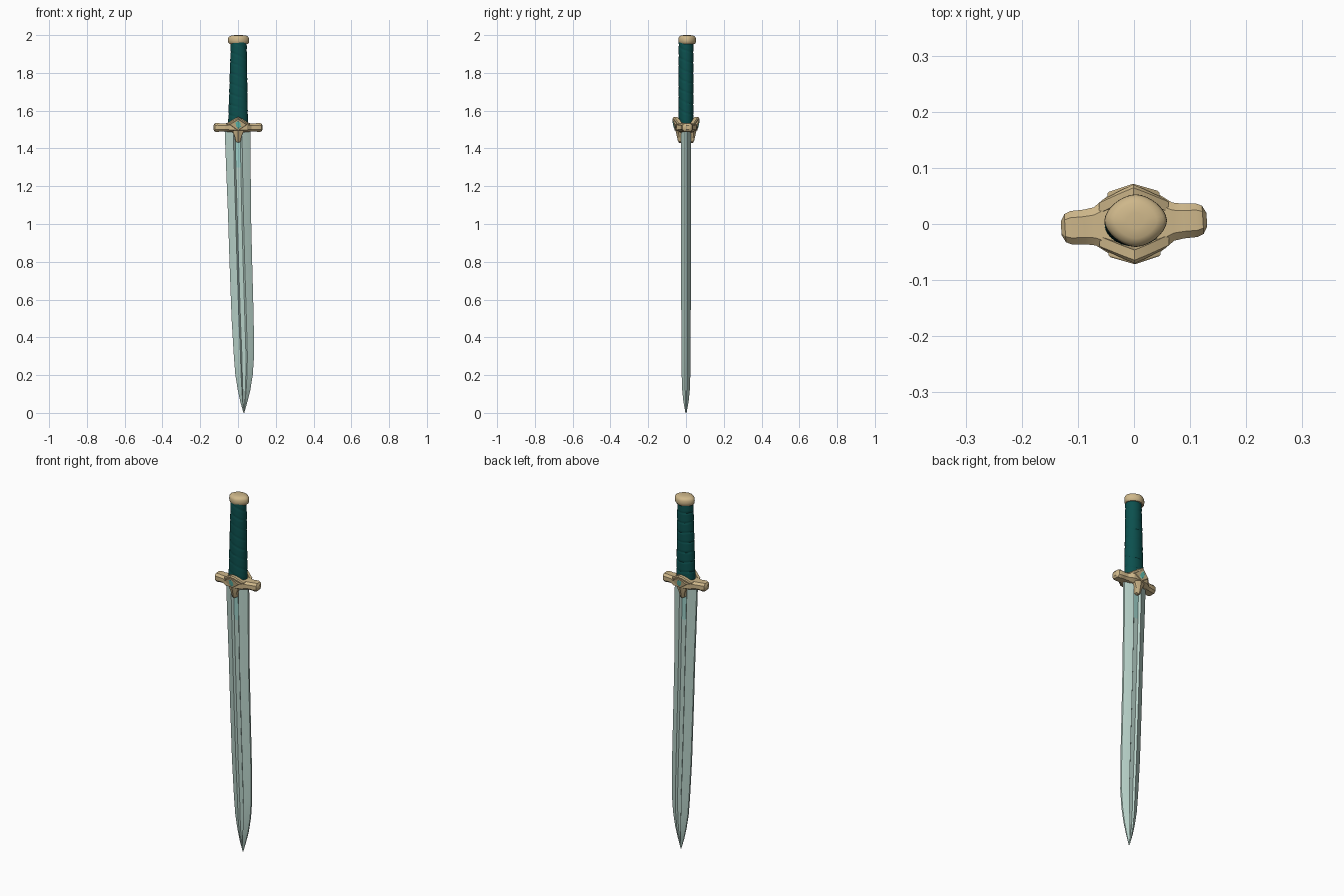
import bpy, bmesh, math

if "Cube" in bpy.data.objects:
    bpy.data.objects.remove(bpy.data.objects["Cube"])


def mat(name, rgb):
    m = bpy.data.materials.new(name)
    lin = [((c / 255 + 0.055) / 1.055) ** 2.4 if c > 10 else c / 255 / 12.92 for c in rgb]
    m.diffuse_color = (*lin, 1)
    m.use_nodes = True
    m.node_tree.nodes["Principled BSDF"].inputs["Base Color"].default_value = m.diffuse_color
    return m


STEEL = mat("pale steel", (184, 210, 201))
TINT = mat("teal tinted steel", (158, 208, 200))
GOLD = mat("tan gold", (206, 183, 138))
WRAP = mat("dark teal wrap", (12, 80, 78))
GEM = mat("teal gem", (98, 190, 176))


def make(name, bm, mats, angle=35):
    bmesh.ops.recalc_face_normals(bm, faces=bm.faces)
    me = bpy.data.meshes.new(name)
    bm.to_mesh(me)
    bm.free()
    ob = bpy.data.objects.new(name, me)
    bpy.context.collection.objects.link(ob)
    for m in mats:
        me.materials.append(m)
    bpy.ops.object.select_all(action='DESELECT')
    ob.select_set(True)
    bpy.context.view_layer.objects.active = ob
    bpy.ops.object.shade_smooth_by_angle(angle=math.radians(angle))
    return ob


def loft(bm, rings):
    """Skin closed rings of points and cap both ends; returns faces by ring."""
    vs = [[bm.verts.new(p) for p in r] for r in rings]
    n = len(vs[0])
    rows = []
    for a, b in zip(vs, vs[1:]):
        rows.append([bm.faces.new((a[i], a[(i + 1) % n], b[(i + 1) % n], b[i])) for i in range(n)])
    bm.faces.new(vs[0])
    bm.faces.new(vs[-1])
    return rows


# blade: slightly swept, bevelled edges and a central fuller; (z, left x, right x, thickness)
stations = [(1.51, -.071, .066, .027), (1.3, -.063, .067, .027), (1.05, -.053, .069, .027),
            (.8, -.045, .075, .026), (.5, -.034, .083, .025), (.3, -.022, .085, .024),
            (.2, -.014, .078, .023), (.12, -.001, .065, .020), (.06, .012, .050, .014),
            (.008, .029, .033, .003)]
section = [(-1, .2), (-.8, .5), (-.34, 1), (-.2, .62), (.2, .62), (.34, 1), (.8, .5), (1, .2)]
section += [(x, -y) for x, y in reversed(section)]
rings = []
for z, l, r, t in stations:
    c, h = (l + r) / 2, (r - l) / 2
    rings.append([(c + x * h, y * t, z) for x, y in section])
# the point of the blade reaches the ground
rings[-1] = [(x, y, 0.0) for x, y, z in rings[-1]]
bm = bmesh.new()
rows = loft(bm, rings)
for row in rows[:1]:
    for i in (3, 11):
        row[i].material_index = 1
make("blade", bm, [STEEL, TINT], 20)

# grip: oval core with a spiral of overlapping wrap bands
bm = bmesh.new()
N, M, pitch = 28, 96, .055
rings = []
for j in range(M + 1):
    z = 1.515 + .45 * j / M
    f = j / M
    ring = []
    for i in range(N):
        a = 2 * math.pi * i / N
        ph = ((z / pitch) + math.cos(a - .5) * .22 + i / N) % 1
        k = .93 + .07 * min(ph / .2, 1)
        ring.append((.004 * f + (.053 - .011 * f) * k * math.cos(a), (.040 - .001 * f) * k * math.sin(a), z))
    rings.append(ring)
loft(bm, rings)
make("grip_wrap", bm, [WRAP], 40)

# pommel: rounded diamond cap
bm = bmesh.new()
rings = []
for z, s in [(1.953, .86), (1.96, .97), (1.97, 1), (1.983, .99), (1.992, .9), (1.998, .68), (2, .3)]:
    ring = []
    for i in range(32):
        a = 2 * math.pi * i / 32
        c, q = math.cos(a), math.sin(a)
        r = (abs(c) ** 1.7 + abs(q) ** 1.7) ** (-1 / 1.7)
        ring.append((.003 + .056 * s * r * c, .006 + .047 * s * r * q, z))
    rings.append(ring)
loft(bm, rings)
make("pommel", bm, [GOLD], 40)

TURN = math.radians(3.5)

# crossguard bar: chamfered sections lofted along x; (x, half depth, half height)
half = [(.0, .058, .026), (.045, .052, .025), (.07, .034, .021), (.088, .031, .021),
        (.112, .030, .024), (.123, .025, .021), (.130, .012, .011)]
bars = [(-x, d, h) for x, d, h in reversed(half[1:])] + half
chamfer = [(-1, -.5), (-.6, -1), (.6, -1), (1, -.5), (1, .5), (.6, 1), (-.6, 1), (-1, .5)]
bm = bmesh.new()
loft(bm, [[(x, u * d, 1.511 + v * h) for u, v in chamfer] for x, d, h in bars])
make("crossguard", bm, [GOLD], 25).rotation_euler.z = TURN


def lean(z):
    """Depth of the outer shield surface, flaring outward towards the top."""
    return .043 + (z - 1.43) * .027 / .135


# front and back shields: diamond boss with a tab running down the blade, set with a gem
outline = [(0, 1.567), (.022, 1.557), (.062, 1.531), (.058, 1.515), (.03, 1.49), (.018, 1.462), (.013, 1.436), (0, 1.43)]
outline += [(-x, z) for x, z in reversed(outline[1:-1])]
diamond = [(0, 1.551), (.039, 1.526), (0, 1.499), (-.039, 1.526)]
for label, s in (("front", -1), ("back", 1)):
    bm = bmesh.new()
    rings = []
    for inset, off in ((1, -.024), (1, -.006), (.88, 0)):
        rings.append([(x * inset, s * (lean(z) + off - abs(x) * .3), 1.515 + (z - 1.515) * inset)
                      for x, z in outline])
    loft(bm, rings)
    bmesh.ops.triangulate(bm, faces=[f for f in bm.faces if len(f.verts) > 4])
    make(label + "_shield", bm, [GOLD], 25).rotation_euler.z = TURN * .3
    for part, size, off, top, m in (("_gem_setting", 1.18, .001, .94, GOLD), ("_gem", .95, .003, .6, GEM)):
        bm = bmesh.new()
        rings = []
        for k, o in ((size, -.012), (size, off), (size * top, off + .003)):
            rings.append([(x * k, s * (lean(1.526 + (z - 1.526) * k) + o - abs(x) * .2), 1.526 + (z - 1.526) * k)
                          for x, z in diamond])
        loft(bm, rings)
        make(label + part, bm, [m], 15).rotation_euler.z = TURN * .3
